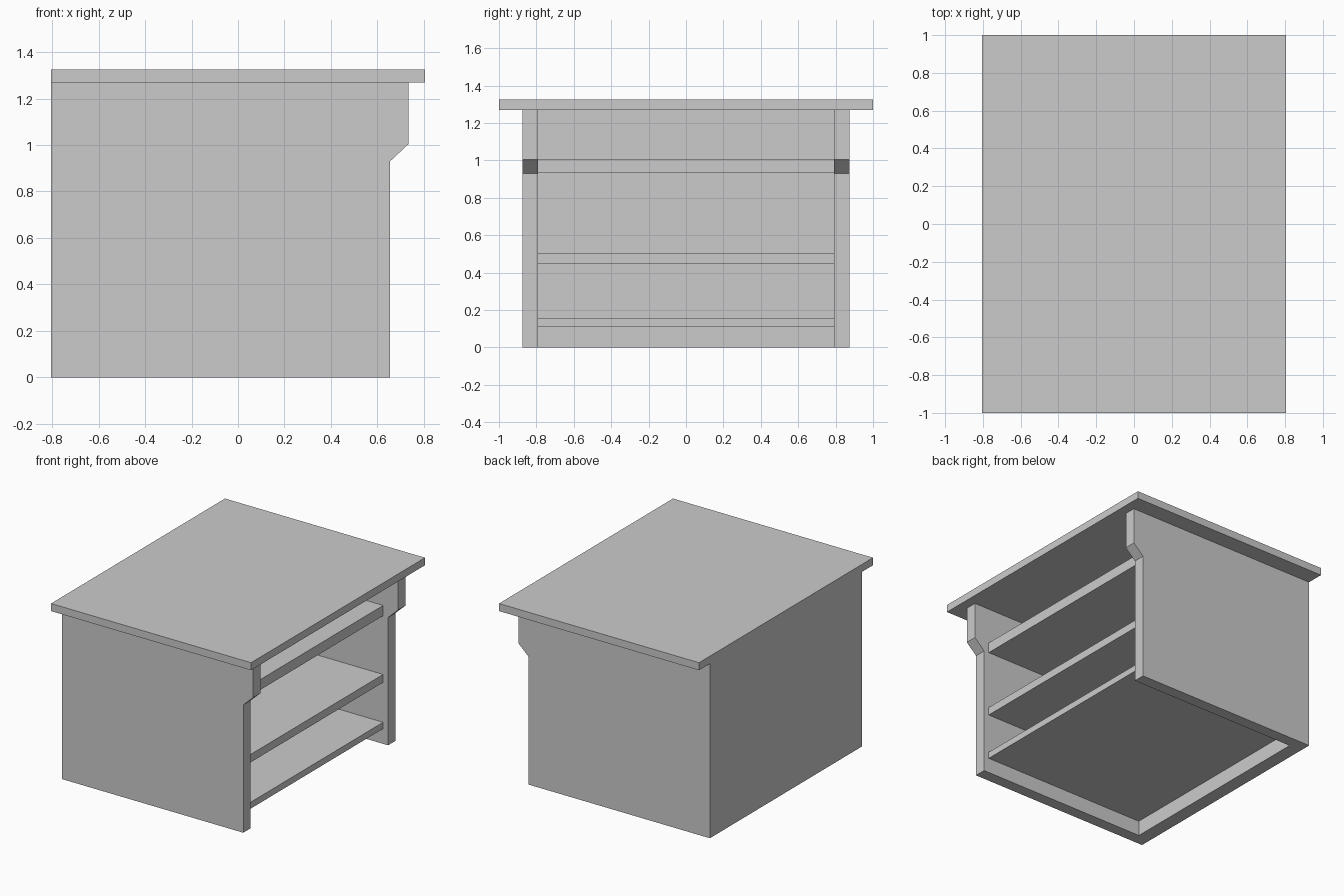
import bpy
import bmesh

cube = bpy.data.objects.get("Cube")
if cube:
    bpy.data.objects.remove(cube, do_unlink=True)

# Single light grey finish
grey = bpy.data.materials.new("light_grey")
grey.use_nodes = True
colour = (0.6, 0.6, 0.6, 1)
grey.diffuse_color = colour
grey.node_tree.nodes["Principled BSDF"].inputs["Base Color"].default_value = colour

# Shared dimensions
BACK, WALL_FRONT = -0.805, -0.705
OUTER, INNER = 0.875, 0.79
BODY_TOP, TOP = 1.27, 1.325
SHELF_FRONT = 0.615


def extrude_profile(name, profile, y0, y1):
    """Extrude an x-z outline from y0 to y1."""
    bm = bmesh.new()
    face = bm.faces.new([bm.verts.new((x, y0, z)) for x, z in profile])
    result = bmesh.ops.extrude_face_region(bm, geom=[face])
    moved = [g for g in result["geom"] if isinstance(g, bmesh.types.BMVert)]
    bmesh.ops.translate(bm, verts=moved, vec=(0, y1 - y0, 0))
    bmesh.ops.recalc_face_normals(bm, faces=bm.faces)
    mesh = bpy.data.meshes.new(name)
    bm.to_mesh(mesh)
    bm.free()
    mesh.materials.append(grey)
    obj = bpy.data.objects.new(name, mesh)
    bpy.context.collection.objects.link(obj)
    return obj


def board(name, x0, x1, half_width, z0, z1):
    """Rectangular board centred on y = 0."""
    outline = [(x0, z0), (x1, z0), (x1, z1), (x0, z1)]
    return extrude_profile(name, outline, -half_width, half_width)


# Side panels with a stepped, chamfered open edge
side = [(BACK, 0), (0.655, 0), (0.655, 0.93), (0.735, 1.005),
        (0.735, BODY_TOP), (BACK, BODY_TOP)]
extrude_profile("front_side_panel", side, -OUTER, -INNER)
extrude_profile("rear_side_panel", side, INNER, OUTER)

# Closed wall opposite the opening
board("closed_wall", BACK, WALL_FRONT, INNER, 0, BODY_TOP)

# Shelves
for name, z0, z1 in (("lower_shelf", 0.11, 0.157),
                     ("middle_shelf", 0.447, 0.505),
                     ("upper_shelf", 0.932, 1.007)):
    board(name, WALL_FRONT, SHELF_FRONT, INNER, z0, z1)

# Overhanging worktop
board("worktop", BACK, -BACK, 1.0, BODY_TOP, TOP)
